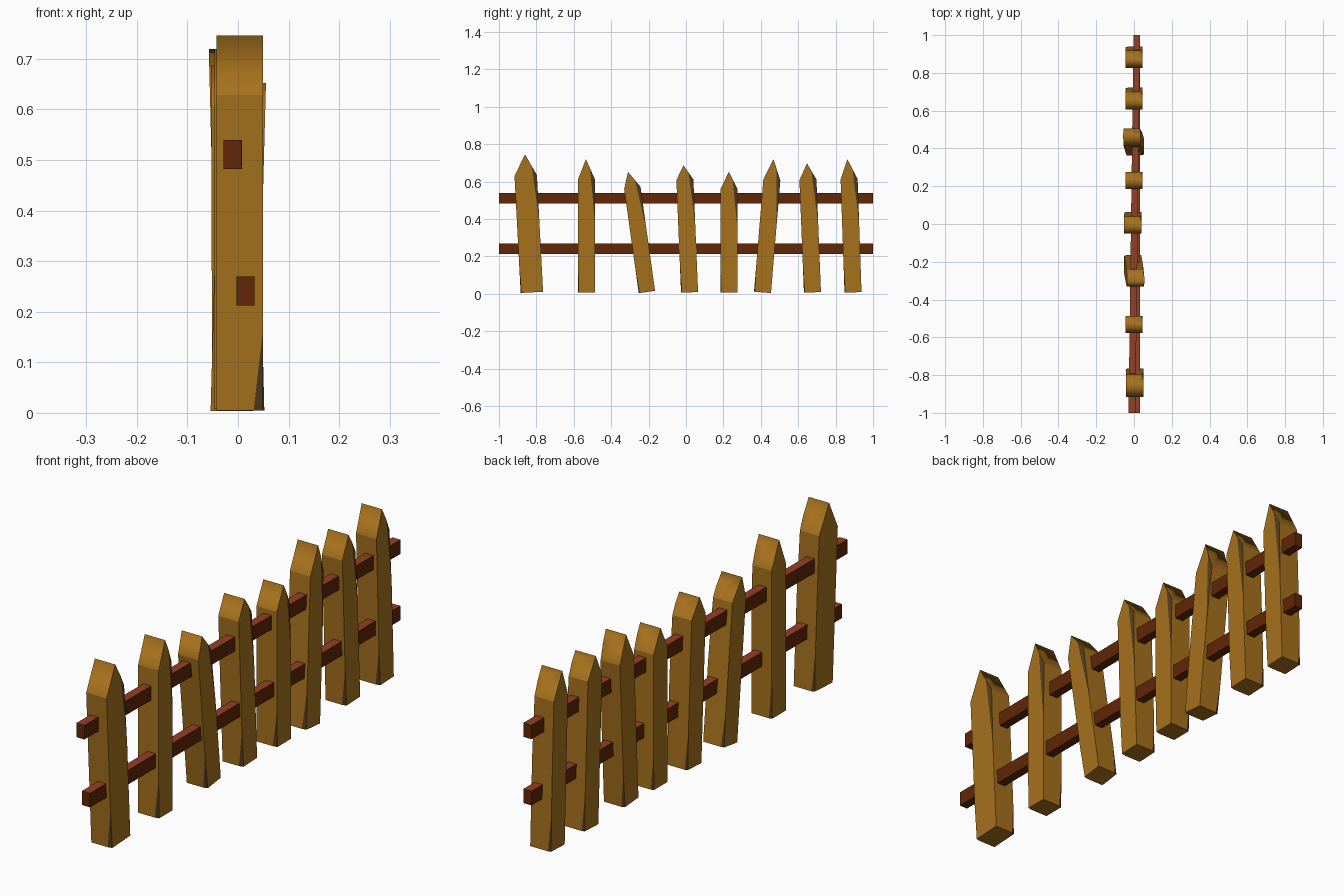
import bpy, bmesh
from mathutils import Vector

if "Cube" in bpy.data.objects:
    bpy.data.objects.remove(bpy.data.objects["Cube"])


def material(name, rgb):
    m = bpy.data.materials.new(name)
    m.diffuse_color = (*rgb, 1)
    m.use_nodes = True
    m.node_tree.nodes["Principled BSDF"].inputs["Base Color"].default_value = m.diffuse_color
    return m


PICKET = material("golden_wood", (0.38, 0.165, 0.012))
WORN = material("worn_dark_wood", (0.085, 0.045, 0.012))
RAIL = material("dark_brown_wood", (0.12, 0.020, 0.002))
RAIL_TOP = material("red_wood", (0.30, 0.05, 0.018))


def finish(bm, name, *mats):
    me = bpy.data.meshes.new(name)
    bm.to_mesh(me)
    bm.free()
    for m in mats:
        me.materials.append(m)
    ob = bpy.data.objects.new(name, me)
    bpy.context.collection.objects.link(ob)


def prism(back, front):
    """Solid between two matching outlines."""
    bm = bmesh.new()
    a = [bm.verts.new(p) for p in back]
    b = [bm.verts.new(p) for p in front]
    bm.faces.new(a)
    bm.faces.new(b)
    for i in range(len(a)):
        j = (i + 1) % len(a)
        bm.faces.new((a[i], a[j], b[j], b[i]))
    bmesh.ops.recalc_face_normals(bm, faces=bm.faces)
    return bm


def slice_off(bm, p, q, r, outside):
    """Shave a worn corner off along the plane p, q, r and darken the cut."""
    n = (q - p).cross(r - p).normalized()
    if n.dot(outside - p) < 0:
        n = -n
    res = bmesh.ops.bisect_plane(bm, geom=bm.verts[:] + bm.edges[:] + bm.faces[:],
                                 plane_co=p, plane_no=n, clear_outer=True)
    edges = [e for e in res["geom_cut"] if isinstance(e, bmesh.types.BMEdge) and e.is_boundary]
    if edges:
        for f in bmesh.ops.holes_fill(bm, edges=edges, sides=0)["faces"]:
            f.material_index = 1


def picket(name, bottom, shoulder, apex, width, x_low, x_high):
    b, s = Vector((0, *bottom)), Vector((0, *shoulder))
    up = (s - b).normalized()
    side = Vector((0, up.z, -up.y)) * width / 2
    outline = [b - side, b + side, s + side, Vector((0, *apex)), s - side]

    def shift(p, off):
        t = (p.z - b.z) / (s.z - b.z)
        return p + Vector((x_low + (x_high - x_low) * t + off, 0, 0))

    T = 0.046
    bm = prism([shift(p, -T) for p in outline], [shift(p, T) for p in outline])
    dy, dx = side.normalized(), Vector((1, 0, 0))
    # worn edges: front-right and back-left at the foot, back-right at the shoulder
    for sx, sy, at_top, ox, oy in ((1, -1, False, 0.018, 0.004),
                                   (-1, 1, False, 0.012, 0.004),
                                   (1, 1, True, 0.005, 0.021)):
        end, other = (s, b) if at_top else (b, s)
        corner = shift(end + side * sy, T * sx)
        far = shift(end.lerp(other, 0.4 if at_top else 0.25) + side * sy, T * sx)
        slice_off(bm, corner - dx * sx * ox, corner - dy * sy * oy, far, corner)
    bmesh.ops.recalc_face_normals(bm, faces=bm.faces)
    # soft ridge at the tip, every other edge sharp
    for f in bm.faces:
        f.smooth = True
    for e in bm.edges:
        e.smooth = all(v.co.z > apex[1] - 0.02 for v in e.verts) and e.calc_length() > 0.05
    finish(bm, name, PICKET, WORN)


# pickets: foot (y, z), shoulder (y, z), tip (y, z), width, x at foot, x at shoulder
rows = [
    ((-.824, .008), (-.857, .632), (-.861, .746), .120, .003, .003),
    ((-.532, .008), (-.532, .612), (-.535, .720), .091, 0, 0),
    ((-.209, .010), (-.287, .567), (-.310, .652), .088, -.008, .007),
    ((.019, .008), (-.006, .610), (-.013, .687), .091, -.005, -.007),
    ((.230, .008), (.230, .560), (.229, .652), .091, 0, 0),
    ((.409, .008), (.459, .610), (.468, .720), .091, .006, -.009),
    ((.676, .008), (.652, .610), (.647, .698), .091, 0, 0),
    ((.893, .008), (.872, .613), (.863, .720), .091, 0, 0),
]
for i, row in enumerate(rows):
    picket(f"picket_{i + 1}", *row)

# horizontal rails with redder tops, the upper one slightly skewed
for name, x0, x1, z in (("upper_rail", -.011, .015, .511), ("lower_rail", .015, .015, .241)):
    sec = [(-.018, -.029), (.018, -.029), (.018, .029), (-.018, .029)]
    bm = prism([(x0 + u, -1, z + v) for u, v in sec],
               [(x1 + u, 1, z + v) for u, v in sec])
    for f in bm.faces:
        f.material_index = 1 if f.normal.z > 0.5 else 0
    finish(bm, name, RAIL, RAIL_TOP)
